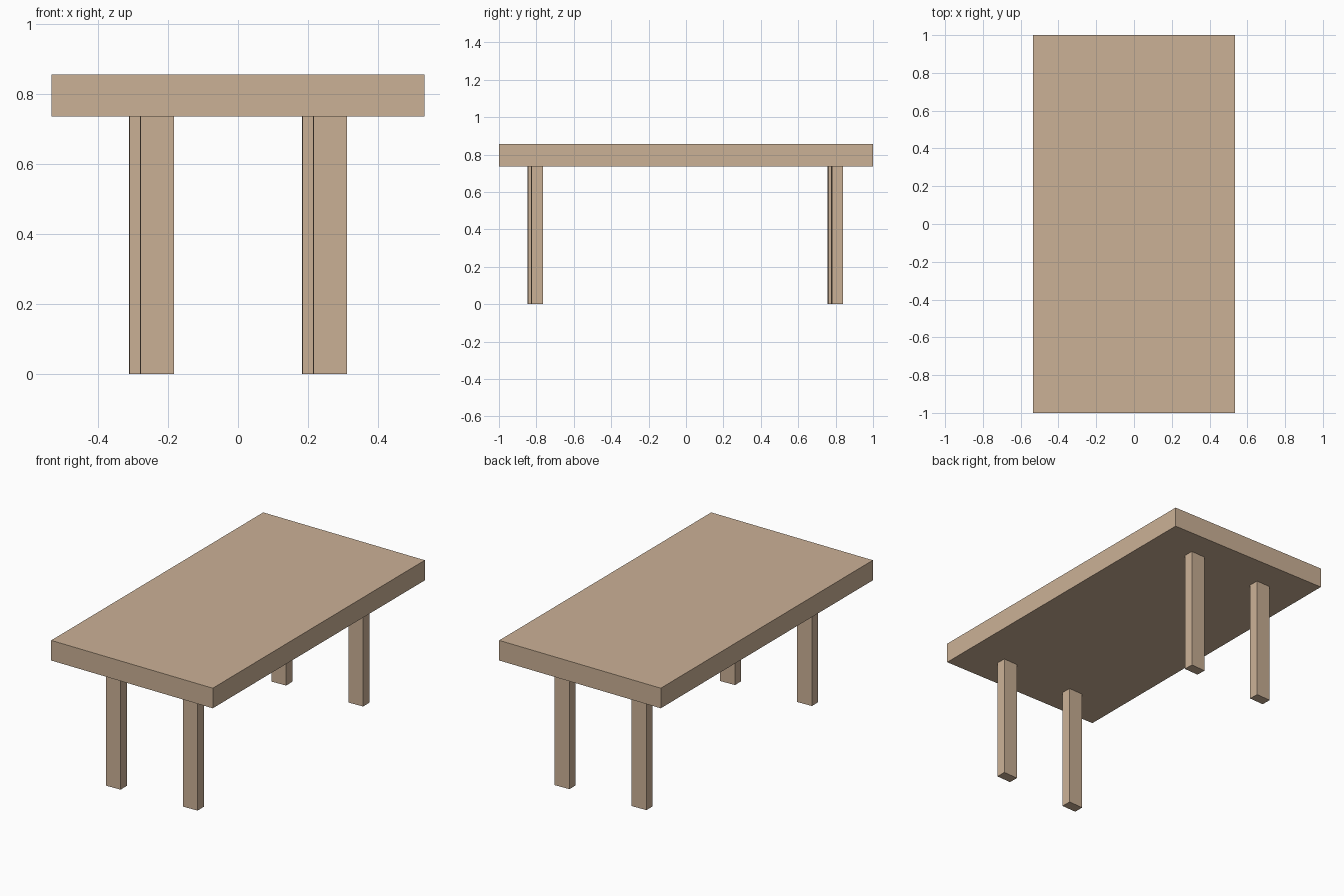
import bpy
from mathutils import Matrix

if "Cube" in bpy.data.objects:
    bpy.data.objects.remove(bpy.data.objects["Cube"])

wood = bpy.data.materials.new("light wood")
wood.diffuse_color = (0.60, 0.44, 0.305, 1.0)
wood.use_nodes = True
wood.node_tree.nodes["Principled BSDF"].inputs["Base Color"].default_value = wood.diffuse_color


def box(name, size, centre):
    """Axis-aligned box with its transform baked into the mesh."""
    bpy.ops.mesh.primitive_cube_add(size=1)
    ob = bpy.context.object
    ob.name = name
    ob.data.transform(Matrix.Translation(centre) @ Matrix.Diagonal((*size, 1)))
    ob.data.materials.append(wood)
    return ob


TOP_Z, UNDER_Z = 0.857, 0.737

# Thick table top
box("table_top", (1.067, 2.0, TOP_Z - UNDER_Z), (0, 0, (TOP_Z + UNDER_Z) / 2))

# The leg set sits slightly turned under the top
skew = Matrix(((1, -0.0193, 0, 0),
               (0.0384, 1, 0, -0.004),
               (0, 0, 1, 0),
               (0, 0, 0, 1)))

# Four straight legs
for end, sy in (("front", -1), ("back", 1)):
    for side, sx in (("left", -1), ("right", 1)):
        leg = box(f"{end}_{side}_leg", (0.0955, 0.06, UNDER_Z),
                  (sx * 0.2475, sy * 0.8025, UNDER_Z / 2))
        leg.data.transform(skew)
